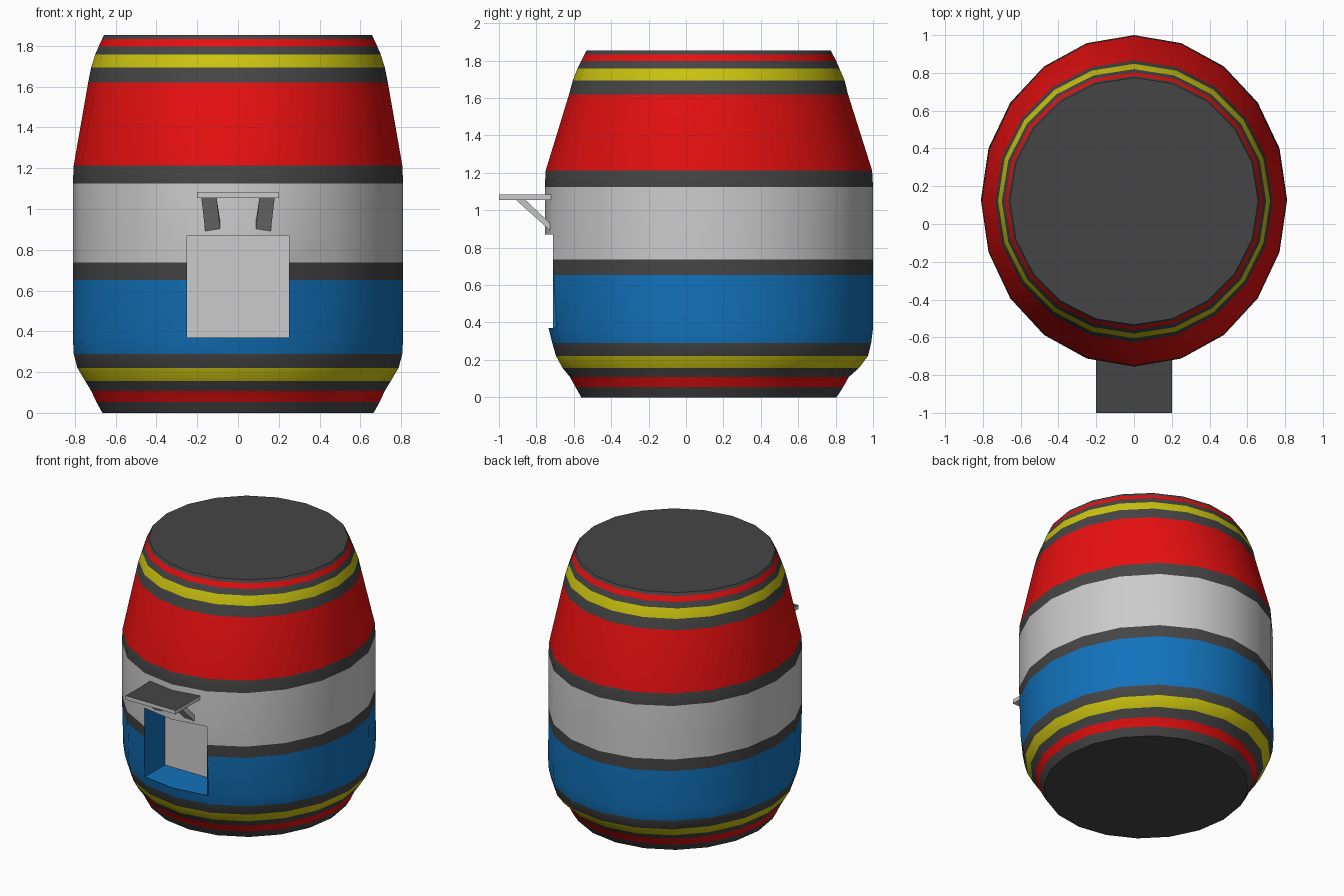
import bpy, bmesh
from math import sin, cos, radians

if "Cube" in bpy.data.objects:
    bpy.data.objects.remove(bpy.data.objects["Cube"])

COLORS = {
    "dark": (0.06, 0.06, 0.06, 1), "red": (0.8, 0.005, 0.005, 1),
    "yellow": (0.6, 0.55, 0.005, 1), "blue": (0.006, 0.17, 0.5, 1),
    "pale": (0.75, 0.75, 0.75, 1),
}
NAMES = list(COLORS)
MATS = []
for n, c in COLORS.items():
    m = bpy.data.materials.new(n)
    m.diffuse_color = c
    m.use_nodes = True
    m.node_tree.nodes["Principled BSDF"].inputs["Base Color"].default_value = m.diffuse_color
    MATS.append(m)


def make(name, verts, faces, smooth=False):
    """faces: list of (vertex indices, colour name)"""
    bm = bmesh.new()
    vs = [bm.verts.new(v) for v in verts]
    for idx, col in faces:
        f = bm.faces.new([vs[i] for i in idx])
        f.material_index = NAMES.index(col)
        f.smooth = smooth and len(idx) == 4
    loose = [v for v in bm.verts if not v.link_faces]
    bmesh.ops.delete(bm, geom=loose, context='VERTS')
    me = bpy.data.meshes.new(name)
    bm.to_mesh(me)
    bm.free()
    for m in MATS:
        me.materials.append(m)
    if smooth:
        me.set_sharp_from_angle(angle=radians(35))
    ob = bpy.data.objects.new(name, me)
    bpy.context.collection.objects.link(ob)
    return ob


# Barrel: rings of (z, half width x, front y, back y, colour of the band above)
RINGS = [
    (0.00, 0.665, -0.56, 0.805, "dark"), (0.054, 0.695, -0.59, 0.84, "red"),
    (0.108, 0.72, -0.62, 0.87, "dark"), (0.157, 0.75, -0.66, 0.925, "yellow"),
    (0.221, 0.788, -0.695, 0.973, "dark"), (0.29, 0.806, -0.715, 0.99, "blue"),
    (0.37, 0.81, -0.735, 1.0, "blue"), (0.653, 0.81, -0.75, 1.0, "dark"),
    (0.737, 0.81, -0.755, 1.0, "pale"), (0.87, 0.81, -0.755, 1.0, "pale"),
    (1.125, 0.81, -0.755, 1.0, "dark"), (1.213, 0.806, -0.75, 0.995, "red"),
    (1.62, 0.735, -0.625, 0.866, "dark"), (1.695, 0.72, -0.605, 0.848, "yellow"),
    (1.759, 0.70, -0.58, 0.82, "dark"), (1.798, 0.683, -0.56, 0.803, "red"),
    (1.833, 0.667, -0.543, 0.785, "dark"), (1.853, 0.657, -0.533, 0.775, "dark"),
]
N = 20
verts, faces = [], []
for z, rx, yf, yb, _ in RINGS:
    for i in range(N):
        a = radians(-90 + 360 / N * i)
        verts.append((rx * cos(a), (yf + yb) / 2 + (yb - yf) / 2 * sin(a), z))
for r in range(len(RINGS) - 1):
    for i in range(N):
        # leave the serving opening free at the front
        if i in (0, N - 1) and 0.36 < RINGS[r][0] < 0.86:
            continue
        j = (i + 1) % N
        faces.append(((r * N + i, r * N + j, (r + 1) * N + j, (r + 1) * N + i), RINGS[r][4]))
top = (len(RINGS) - 1) * N
faces.append((tuple(range(top, top + N)), "dark"))
faces.append((tuple(reversed(range(N))), "dark"))
make("barrel_body", verts, faces, smooth=True)

# Recess behind the opening: blue walls, pale back panel
W, Z0, Z1, YB = 0.25, 0.37, 0.87, -0.48
plan = [(-W, YB), (-W, -0.711), (0, -0.745), (W, -0.711), (W, YB)]
rv = [(x, y, z) for z in (Z0, Z1) for x, y in plan]
make("opening_recess", rv, [
    ((4, 3, 2, 1, 0)[::-1], "blue"),
    ((5, 6, 7, 8, 9)[::-1], "pale"),
    ((0, 5, 6, 1)[::-1], "blue"),
    ((3, 8, 9, 4)[::-1], "blue"),
    ((0, 4, 9, 5), "pale"),
])

# Shelf above the opening: dark top, pale sides
sv = [(x, y, z) for z in (1.055, 1.083)
      for x, y in ((-0.2, -1), (0.2, -1), (0.2, -0.72), (-0.2, -0.72))]
make("shelf", sv, [((4, 5, 6, 7), "dark"), ((3, 2, 1, 0), "pale")] +
     [((i, (i + 1) % 4, 4 + (i + 1) % 4, 4 + i), "pale") for i in range(4)])

# Slanted shelf bracket, mirrored to the other side
prof = [(-0.91, 1.056, 0), (-0.86, 1.056, 0), (-0.72, 0.925, -0.02), (-0.72, 0.885, -0.02)]
bv = [(x + dx, y, z) for x in (0.105, 0.18) for y, z, dx in prof]
br = make("shelf_brackets", bv, [((0, 1, 2, 3), "pale"), ((7, 6, 5, 4), "pale")] +
          [((i, 4 + i, 4 + (i + 1) % 4, (i + 1) % 4), "pale") for i in range(4)])
bm = bmesh.new()
bm.from_mesh(br.data)
bmesh.ops.recalc_face_normals(bm, faces=bm.faces)
bm.to_mesh(br.data)
bm.free()
br.modifiers.new("Mirror", 'MIRROR')
